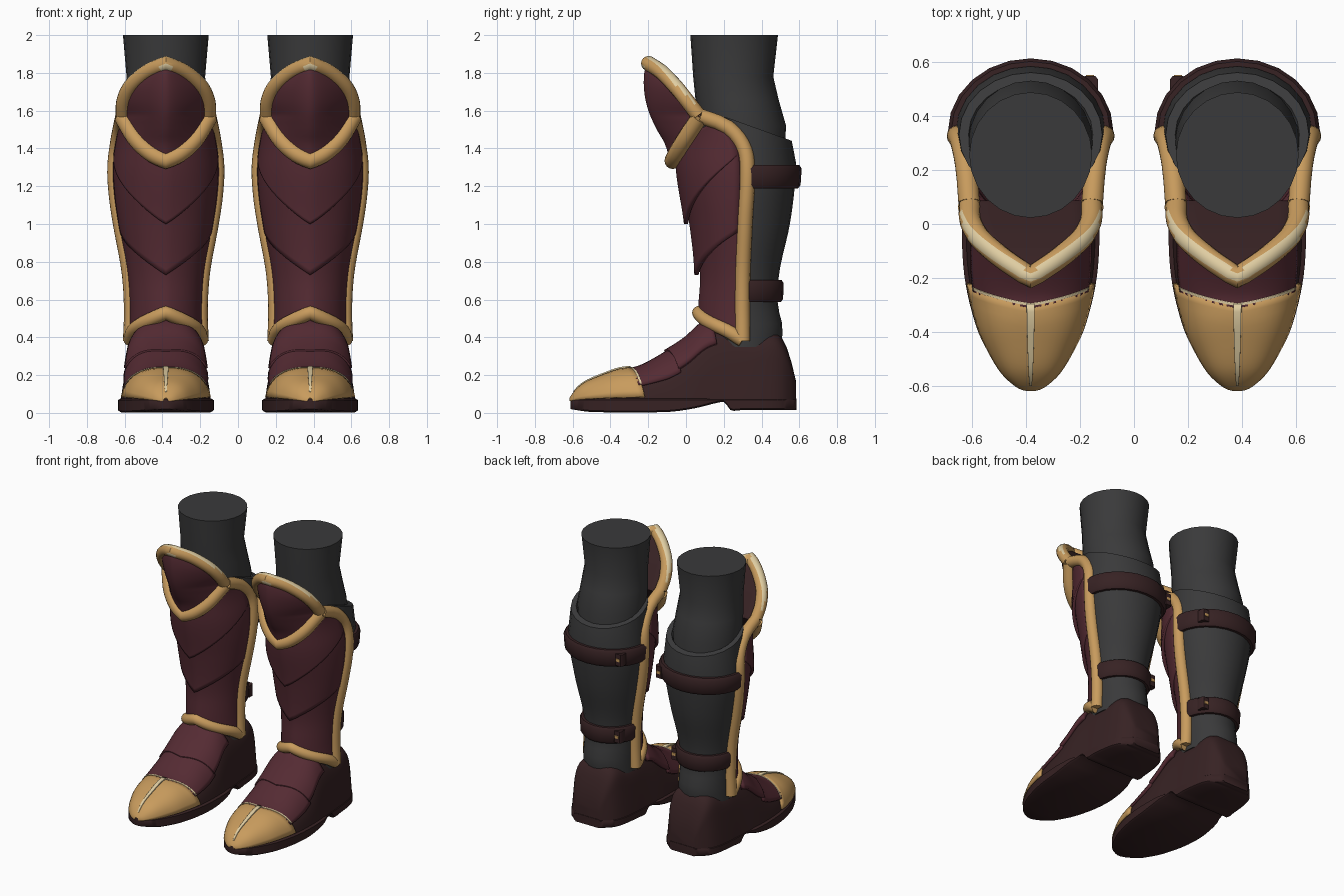
import bpy, math
from mathutils import Vector

cube = bpy.data.objects.get("Cube")
if cube:
    bpy.data.objects.remove(cube)

LEG_X = 0.382


def material(name, *rgb):
    m = bpy.data.materials.new(name)
    m.use_nodes = True
    m.diffuse_color = (*rgb, 1)
    m.node_tree.nodes["Principled BSDF"].inputs["Base Color"].default_value = (*rgb, 1)
    return m


MAROON = material("maroon plate", 0.09, 0.024, 0.033)
BROWN = material("dark brown leather", 0.038, 0.016, 0.017)
GREY = material("charcoal cloth", 0.042, 0.042, 0.043)
GOLD = material("gold trim", 0.58, 0.33, 0.11)
CREAM = material("pale gold edge", 0.74, 0.61, 0.36)


def smooth(keys, x):
    """Smooth curve through (x, value) keys."""
    x = min(max(x, keys[0][0]), keys[-1][0])
    n = len(keys)
    i = next(k for k in range(n - 1) if x <= keys[k + 1][0])

    def slope(k):
        a, b = keys[max(k - 1, 0)], keys[min(k + 1, n - 1)]
        return (b[1] - a[1]) / (b[0] - a[0])
    (x0, v0), (x1, v1) = keys[i], keys[i + 1]
    h = x1 - x0
    t = (x - x0) / h
    return (v0 * (1 + 2 * t) * (1 - t) ** 2 + slope(i) * h * t * (1 - t) ** 2
            + v1 * t * t * (3 - 2 * t) - slope(i + 1) * h * t * t * (1 - t))


def span(a, b, n):
    return [a + (b - a) * i / n for i in range(n + 1)]


def grid(name, rows, mats, wrap=False, caps=False, thick=0, rule=None):
    """Mesh from rows of points, copied to the other leg."""
    m = len(rows[0])
    n = len(rows)
    verts = [(p[0] + LEG_X, p[1], p[2]) for r in rows for p in r]
    faces = []
    for i in range(n - 1):
        for j in range(m if wrap else m - 1):
            l = (j + 1) % m
            faces.append((i * m + j, i * m + l, i * m + m + l, i * m + m + j))
    if caps:
        faces += [tuple(range(m))[::-1], tuple(range((n - 1) * m, n * m))]
    me = bpy.data.meshes.new(name)
    me.from_pydata(verts, [], faces)
    ob = bpy.data.objects.new(name, me)
    bpy.context.collection.objects.link(ob)
    for mat in mats:
        me.materials.append(mat)
    bpy.ops.object.select_all(action='DESELECT')
    bpy.context.view_layer.objects.active = ob
    ob.select_set(True)
    bpy.ops.object.mode_set(mode='EDIT')
    bpy.ops.mesh.select_all(action='SELECT')
    bpy.ops.mesh.normals_make_consistent(inside=False)
    bpy.ops.object.mode_set(mode='OBJECT')
    if rule:
        for f in me.polygons:
            f.material_index = rule(f)
    bpy.ops.object.shade_smooth_by_angle(angle=math.radians(45))
    if thick:
        s = ob.modifiers.new("thickness", 'SOLIDIFY')
        s.thickness, s.offset = thick, 0
    ob.modifiers.new("other leg", 'MIRROR').use_mirror_merge = False


def tube(name, path, r, ref, rule=None):
    """Round trim swept along a path."""
    path = [Vector(p) for p in path]
    rows = []
    for i, p in enumerate(path):
        t = (path[min(i + 1, len(path) - 1)] - path[max(i - 1, 0)]).normalized()
        u = t.cross(Vector(ref)).normalized()
        v = t.cross(u)
        rows.append([p + r * (math.cos(q) * u + math.sin(q) * v)
                     for q in span(0, math.tau, 16)[:-1]])
    grid(name, rows, [GOLD, CREAM], wrap=True, caps=True, rule=rule)


def ring(cy, rx, ry, z, sides=24):
    return [(rx * math.sin(q), cy - ry * math.cos(q), z)
            for q in span(0, math.tau, sides)[:-1]]


# Leg
grid("leg", [ring(0.3, 0.21, 0.21, 1.2), ring(0.3, 0.23, 0.23, 1.52),
             ring(0.27, 0.22, 0.22, 1.66), ring(0.25, 0.208, 0.212, 1.78),
             ring(0.255, 0.227, 0.232, 2.0)], [GREY], wrap=True, caps=True)

# Boot shaft: half width and back depth by height, with a rim that drops at the back
SHAFT_W = [(0.35, 0.18), (0.5, 0.177), (0.7, 0.186), (1.0, 0.238), (1.25, 0.275), (1.5, 0.265)]
SHAFT_BACK = [(0.35, 0.5), (0.45, 0.512), (0.58, 0.485), (0.75, 0.495), (1.0, 0.55),
              (1.25, 0.58), (1.42, 0.58), (1.5, 0.56)]


def shaft(z, off=0):
    back = smooth(SHAFT_BACK, z)
    return ring((back + 0.1) / 2, smooth(SHAFT_W, z) + off, (back - 0.1) / 2 + off, z)


def drop(points, amount=0.0):
    return [(x, y, z + 0.07 - 0.36 * max(y - 0.2, 0) - amount) for x, y, z in points]


rows = [shaft(z) for z in span(0.35, 1.32, 16)]
rows += [drop(shaft(1.5)), drop(shaft(1.5, -0.035)), drop(shaft(1.5, -0.06), 0.05)]
grid("boot_shaft", rows, [GREY], wrap=True, caps=True)

# Straps with a buckle on the inner side
for name, z, h in (("upper_strap", 1.25, 0.062), ("lower_strap", 0.645, 0.058)):
    rows = [shaft(z + h * dz, off)[6:19] for dz, off in
            ((-1, -0.01), (-1, 0.018), (-0.7, 0.03), (0.7, 0.03), (1, 0.018), (1, -0.01))]
    grid(name, rows, [BROWN])
    x, y, _ = shaft(z, 0.035)[15]
    grid(name + "_buckle", [[(x + w * sx, y + d, z + 0.042 * sz) for sx, sz in
         ((-1, -1), (1, -1), (1, 1), (-1, 1))]
         for d, w in ((-0.04, 0.03), (0.0, 0.03), (0.012, 0.02))],
         [BROWN], wrap=True, caps=True)
    grid(name + "_pin", [[(x + 0.015 * sx, y + d, z + 0.01 * sz) for sx, sz in
         ((-1, -1), (1, -1), (1, 1), (-1, 1))] for d in (0.01, 0.017)],
         [GOLD], wrap=True, caps=True)

# Foot: half width, top height and sole underside by length
FOOT_W = [(-0.612, 0), (-0.606, 0.025), (-0.59, 0.052), (-0.55, 0.095), (-0.48, 0.14),
          (-0.38, 0.187), (-0.2, 0.23), (0, 0.24), (0.2, 0.225), (0.42, 0.205), (0.52, 0.17),
          (0.582, 0.1)]
FOOT_T = [(-0.612, 0.065), (-0.6, 0.085), (-0.57, 0.12), (-0.53, 0.15), (-0.45, 0.185),
          (-0.35, 0.22), (-0.25, 0.235), (-0.1, 0.315), (0, 0.38), (0.1, 0.465), (0.2, 0.47),
          (0.35, 0.425), (0.48, 0.425), (0.54, 0.33), (0.582, 0.17)]
SOLE_Z = [(-0.612, 0.02), (-0.5, 0.005), (-0.1, 0.005), (0.05, 0.025), (0.16, 0.052),
          (0.205, 0.055), (0.235, 0.015), (0.3, 0.015), (0.585, 0.015)]
SQUARE = [(-0.1, 0.75), (0.2, 0.35), (0.45, 0.2)]


def foot(y, a, off=0):
    q = a * math.pi / 2
    w, t = smooth(FOOT_W, y) + off, smooth(FOOT_T, y) + off
    x = math.copysign(w * abs(math.sin(q)) ** 0.8, a)
    h = (t - 0.06) * max(math.cos(q), 0) ** smooth(SQUARE, y)
    return (x * (1 - 0.55 * h), y, 0.06 + h)


grid("boot_foot", [[foot(y, a) for a in span(-1, 1, 32)] for y in span(-0.57, 0.582, 48)],
     [BROWN], wrap=True, caps=True)
rows = []
for y in [-0.612 + 0.8 * t * t for t in span(0.03, 1, 32)] + span(0.2, 0.585, 22):
    w = smooth(FOOT_W, y) + (0.014 if y < 0.1 else 0.003)
    b = smooth(SOLE_Z, y)
    c = min(0.012, w / 3)
    rows.append([(-w + c, y, b), (w - c, y, b), (w, y, b + 0.008), (w, y, 0.067),
                 (w - c, y, 0.075), (-w + c, y, 0.075), (-w, y, 0.067), (-w, y, b + 0.008)])
grid("sole", rows, [BROWN], wrap=True, caps=True)


# Toe cap with pale ridge and edge, and the two instep plates
def foot_plate(name, mat, y0, y1, reach, skew0, skew1, off, thick):
    rows = [[foot(y0 + skew0 * abs(a) + (y1 - y0 + (skew1 - skew0) * abs(a)) * s * s, a, off)
             for a in span(-reach, reach, 20)] for s in span(0, 1, 20)]
    grid(name, rows, [mat], thick=thick)


foot_plate("toe_cap", GOLD, -0.611, -0.295, 0.96, 0, 0.08, 0.008, 0.014)
foot_plate("toe_ridge", CREAM, -0.595, -0.295, 0.024, 0, 0, 0.018, 0.009)
foot_plate("toe_edge", CREAM, -0.303, -0.293, 0.75, 0.08, 0.08, 0.014, 0.008)
foot_plate("front_instep_plate", MAROON, -0.31, -0.08, 0.77, 0.08, 0.07, 0.005, 0.02)
foot_plate("rear_instep_plate", MAROON, -0.11, 0.12, 0.72, 0.1, 0.06, 0.012, 0.026)

# Greave: half width, side edge and front crest by height
GREAVE_W = [(0.36, 0.188), (0.55, 0.182), (0.75, 0.195), (1.0, 0.24), (1.15, 0.262),
            (1.3, 0.27), (1.45, 0.252), (1.57, 0.228)]
GREAVE_EDGE = [(0.36, 0.3), (0.7, 0.3), (1.0, 0.312), (1.3, 0.325), (1.42, 0.3),
               (1.52, 0.21), (1.57, 0.08)]
GREAVE_FRONT = [(0.36, 0.07), (0.55, 0.075), (0.73, 0.085), (1.0, 0.05), (1.3, -0.015), (1.57, -0.03)]
HEM = [(0, 0.53), (0.4, 0.48), (0.75, 0.435), (1, 0.385)]


def greave(a, z, off=0):
    q = a * math.pi / 2
    edge = smooth(GREAVE_EDGE, z)
    d = edge - smooth(GREAVE_FRONT, z) + off
    return ((smooth(GREAVE_W, z) + off * (1 - abs(a))) * math.sin(q),
            edge - d * (0.72 * math.cos(q) + 0.28 * (1 - abs(a))), z)


def greave_layer(name, low, reach, off0, off1):
    """Plate from a lower edge up to the V-shaped collar."""
    def point(a, s):
        b = low(abs(a))
        return greave(a, b + (1.42 + 0.14 * abs(a) - b) * s, off0 + (off1 - off0) * s)
    grid(name, [[point(a, s) for a in span(-reach, reach, 24)] for s in span(0, 1, 22)],
         [MAROON], thick=0.022)


greave_layer("greave", lambda a: smooth(HEM, a), 1, 0, 0)
greave_layer("middle_greave_layer", lambda a: 0.73 + 0.25 * a, 0.92, 0.03, 0.008)
greave_layer("upper_greave_layer", lambda a: 1.0 + 0.4 * a ** 1.1, 0.92, 0.05, 0.02)

# Greave trim
for name, side in (("outer_greave_trim", 1), ("inner_greave_trim", -1)):
    tube(name, [greave(side, z) for z in span(0.38, 1.57, 40)], 0.04, (0, 1, 0))
tube("greave_hem_trim", [greave(a, smooth(HEM, abs(a)), 0.005) for a in span(-1, 1, 32)],
     0.037, (0, 0, 1))

# Knee guard: pointed outline with a domed front and a flat back
ARCH = [(0, -0.198, 1.85), (0.1, -0.13, 1.805), (0.185, -0.057, 1.73), (0.222, 0.008, 1.65),
        (0.226, 0.066, 1.575)]
COLLAR = [(0.23, 0.072, 1.565), (0.16, -0.005, 1.45), (0.08, -0.05, 1.375), (0, -0.07, 1.335)]
CREST = [(1.335, -0.08), (1.43, -0.11), (1.5, -0.15), (1.6, -0.195), (1.7, -0.217),
         (1.8, -0.217), (1.85, -0.2)]


def half_path(keys, steps):
    return [tuple(smooth([(i, p[k]) for i, p in enumerate(keys)], t) for k in range(3))
            for t in span(0, len(keys) - 1, steps)]


def mirrored(half):
    return [(-x, y, z) for x, y, z in half]


arch, collar = half_path(ARCH, 20), half_path(COLLAR, 14)
outline = arch + collar
grid("knee_guard", [[(x * s, y + (min(smooth(CREST, z), y) - y) * (1 - abs(s) ** 1.5), z)
                     for s in span(-1, 1, 20)] for x, y, z in outline], [MAROON], thick=0.008)
grid("knee_guard_back", [[(x * s, y + 0.012, z) for s in span(-1, 1, 6)]
                         for x, y, z in outline], [BROWN], thick=0.006)


# Knee trim, paler along its upper edge and at the peak
def pale(f):
    peak = abs(f.center.x - LEG_X) < 0.02 and f.normal.y < 0.3
    return int(peak or (f.normal.z > 0.4 and -0.2 < f.normal.y < 0.5))


tube("knee_arch_trim", arch[::-1] + mirrored(arch)[1:], 0.04, (0, 1, 0), rule=pale)
tube("knee_collar_trim", collar + mirrored(collar)[-2::-1], 0.044, (0, 1, 0))
